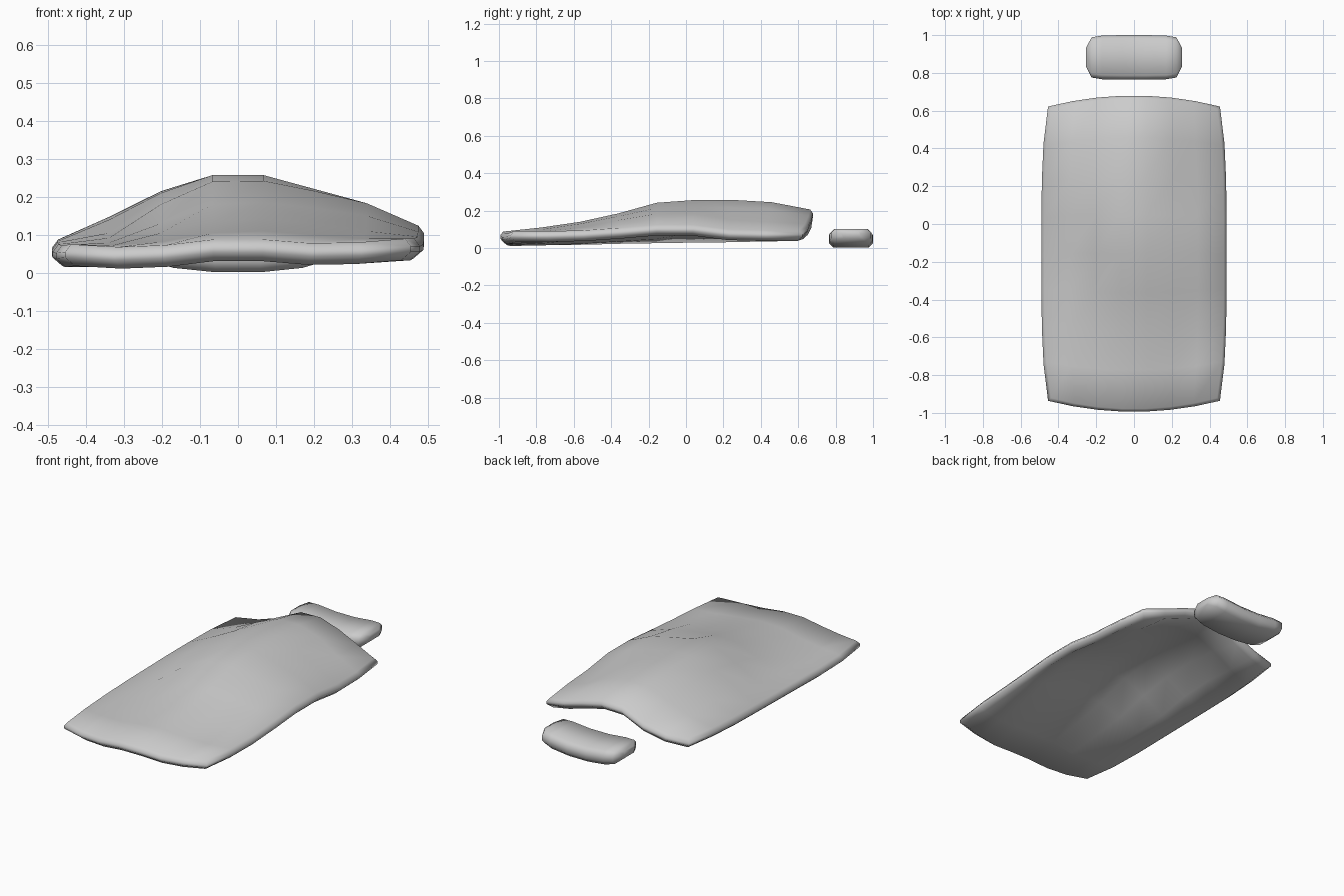
import bpy, bmesh, math

if "Cube" in bpy.data.objects:
    bpy.data.objects.remove(bpy.data.objects["Cube"])

def finish(name, bm):
    bmesh.ops.recalc_face_normals(bm, faces=bm.faces)
    mesh = bpy.data.meshes.new(name)
    bm.to_mesh(mesh)
    bm.free()
    obj = bpy.data.objects.new(name, mesh)
    bpy.context.collection.objects.link(obj)
    for p in mesh.polygons:
        p.use_smooth = True
    return obj

# Blanket: coarse height field (rows front to back, columns left to right)
HEIGHT = [
    [.075, .068, .073, .088, .088, .078, .080, .090],
    [.072, .072, .082, .105, .110, .100, .090, .090],
    [.075, .080, .105, .135, .140, .130, .110, .095],
    [.080, .092, .130, .180, .185, .170, .150, .108],
    [.083, .105, .180, .240, .242, .215, .183, .124],
    [.086, .140, .210, .257, .257, .220, .183, .124],
    [.088, .148, .215, .257, .257, .215, .150, .100],
    [.092, .130, .190, .242, .245, .210, .140, .095],
    [.095, .105, .140, .203, .206, .172, .130, .095],
]
ROWS, COLS = len(HEIGHT), len(HEIGHT[0])

def blanket_point(i, j, inset, drop):
    u, v = 2 * j / (COLS - 1) - 1, 2 * i / (ROWS - 1) - 1
    x = u * (.49 - .035 * v ** 4 - inset)
    y = -.157 + v * (.837 - .058 * u * u - inset)
    return x, y, HEIGHT[i][j] - drop

rim = ([(0, j) for j in range(COLS)] + [(i, COLS - 1) for i in range(1, ROWS)]
       + [(ROWS - 1, j) for j in range(COLS - 2, -1, -1)]
       + [(i, 0) for i in range(ROWS - 2, 0, -1)])
bm = bmesh.new()
loops = []
for inset, drop, is_sheet in ((.015, 0, True), (0, .02, False), (0, .035, False), (.025, .057, True)):
    cells = [(i, j) for i in range(ROWS) for j in range(COLS)] if is_sheet else rim
    vert = {c: bm.verts.new(blanket_point(*c, inset, drop)) for c in cells}
    if is_sheet:
        for i in range(ROWS - 1):
            for j in range(COLS - 1):
                bm.faces.new([vert[c] for c in ((i, j), (i, j + 1), (i + 1, j + 1), (i + 1, j))])
    loops.append([vert[c] for c in rim])
# Rounded rim joining the top and bottom sheets
for a, b in zip(loops, loops[1:]):
    for k in range(len(rim)):
        n = (k + 1) % len(rim)
        bm.faces.new((a[k], a[n], b[n], b[k]))
finish("blanket", bm)

# Pillow: rounded section lofted along x, ends curling up
SECTION = [(-.118, -.018), (-.095, -.043), (.095, -.043), (.118, -.018),
           (.118, .018), (.095, .043), (-.095, .043), (-.118, .018)]
half = [(.254, .42, .45), (.225, .90, .85), (.17, .98, 1), (.06, 1, 1)]
stations = [(-x, sy, sz) for x, sy, sz in half] + half[::-1]
bm = bmesh.new()
rings = [[bm.verts.new((x, .882 + y * sy, .043 + z * sz + .45 * x * x)) for y, z in SECTION]
         for x, sy, sz in stations]
for a, b in zip(rings, rings[1:]):
    for k in range(8):
        n = (k + 1) % 8
        bm.faces.new((a[k], a[n], b[n], b[k]))
bm.faces.new(rings[0])
bm.faces.new(rings[-1])
finish("pillow", bm)
